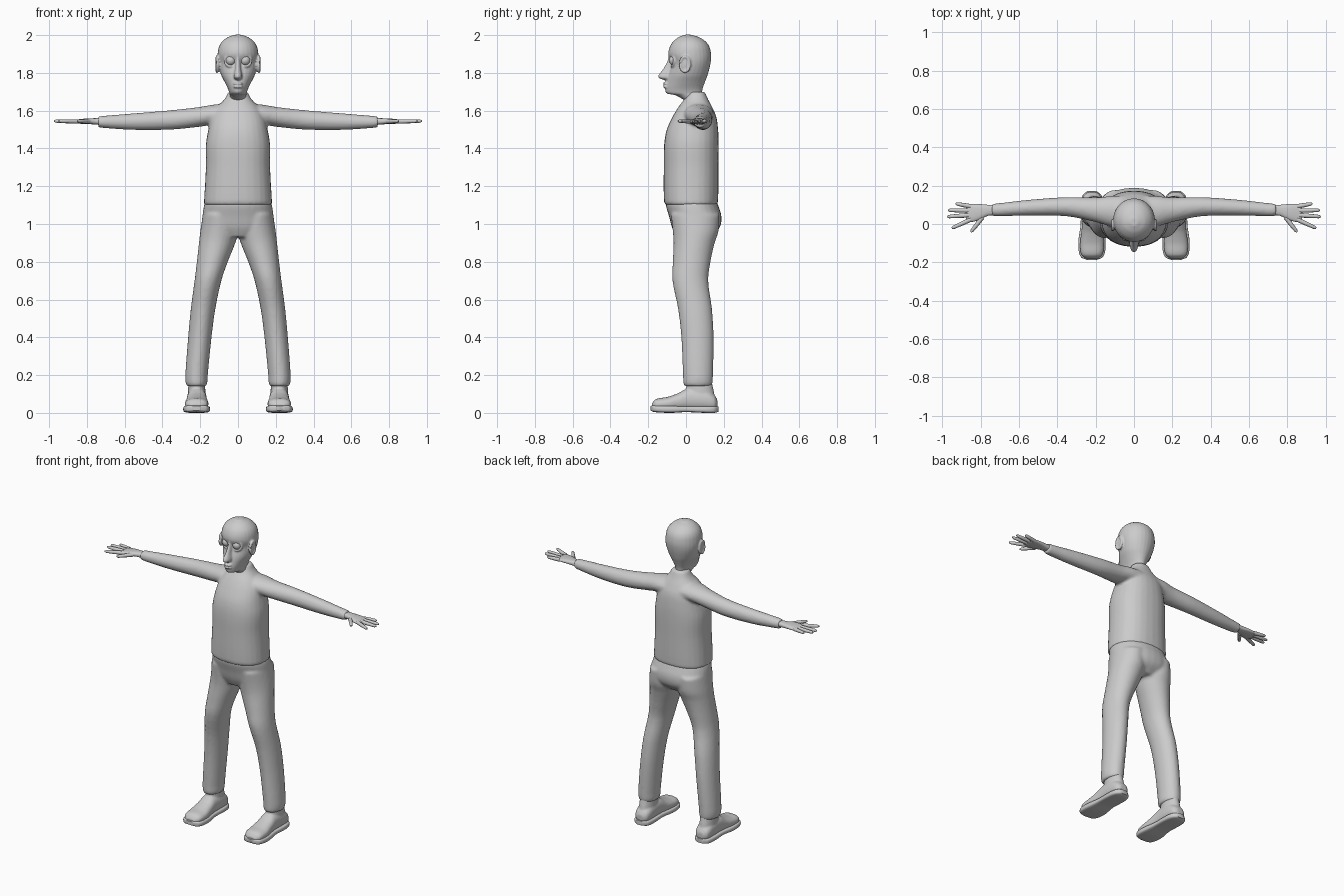
import bpy
import bmesh
from math import cos, sin, pi, radians, copysign
from mathutils import Vector, Matrix

old = bpy.data.objects.get("Cube")
if old:
    bpy.data.objects.remove(old, do_unlink=True)

grey = bpy.data.materials.new("plain_grey")
grey.use_nodes = True
COLOUR = (0.6, 0.6, 0.6, 1)
grey.diffuse_color = COLOUR
grey.node_tree.nodes["Principled BSDF"].inputs["Base Color"].default_value = COLOUR

SIDES = (("left", 1), ("right", -1))


def skin_rings(bm, rings):
    """Bridge rings of points into a closed tube."""
    rows = [[bm.verts.new(p) for p in ring] for ring in rings]
    n = len(rows[0])
    for a, b in zip(rows, rows[1:]):
        for i in range(n):
            j = (i + 1) % n
            bm.faces.new((a[i], a[j], b[j], b[i]))
    bm.faces.new(rows[0])
    bm.faces.new(rows[-1])


def smooth_rows(rows, steps):
    """Hermite interpolation of the section rows along their first value."""
    pts = [Vector(r) for r in rows]
    last = len(pts) - 1
    slopes = []
    for i in range(last + 1):
        a, b = pts[max(i - 1, 0)], pts[min(i + 1, last)]
        slopes.append((b - a) / (b[0] - a[0]))
    out = []
    for i in range(last):
        p, q = pts[i], pts[i + 1]
        span = q[0] - p[0]
        for k in range(steps):
            t = k / steps
            h = t * t * (3 - 2 * t)
            out.append(p * (1 - h) + q * h + slopes[i] * (span * t * (1 - t) ** 2)
                       - slopes[i + 1] * (span * t * t * (1 - t)))
    return out + [pts[-1]]


def loft(bm, axis, rows, side=1, power=2, n=28, steps=4):
    """Rows hold: position on axis, then low and high of the other two axes."""
    a = "XYZ".index(axis)
    u, v = [i for i in range(3) if i != a]
    rings = []
    for t, u0, u1, v0, v1 in smooth_rows(rows, steps):
        ring = []
        for k in range(n):
            c, s = cos(2 * pi * k / n), sin(2 * pi * k / n)
            p = Vector((0, 0, 0))
            p[a] = t
            p[u] = (u0 + u1) / 2 + (u1 - u0) / 2 * copysign(abs(c) ** (2 / power), c)
            p[v] = (v0 + v1) / 2 + (v1 - v0) / 2 * copysign(abs(s) ** (2 / power), s)
            p.x *= side
            ring.append(p)
        rings.append(ring)
    skin_rings(bm, rings)


def tube(bm, points, radii, up="Y", n=10):
    pts = [Vector(p) for p in points]
    rings = []
    for i, p in enumerate(pts):
        d = pts[min(i + 1, len(pts) - 1)] - pts[max(i - 1, 0)]
        q = d.to_track_quat("Z", up)
        rings.append([p + q @ Vector((cos(2 * pi * k / n), sin(2 * pi * k / n), 0)) * radii[i]
                      for k in range(n)])
    skin_rings(bm, rings)


def ball(bm, centre, size):
    bmesh.ops.create_uvsphere(bm, u_segments=24, v_segments=16, radius=1,
                              matrix=Matrix.Translation(centre) @ Matrix.Diagonal((*size, 1)))


def finish(name, bm, voxel=0, relax=4):
    """Make the object; a voxel size fuses its overlapping shells."""
    bmesh.ops.recalc_face_normals(bm, faces=bm.faces[:])
    mesh = bpy.data.meshes.new(name)
    bm.to_mesh(mesh)
    bm.free()
    mesh.materials.append(grey)
    ob = bpy.data.objects.new(name, mesh)
    bpy.context.collection.objects.link(ob)
    if voxel:
        mod = ob.modifiers.new("Fuse", "REMESH")
        mod.mode = "VOXEL"
        mod.voxel_size = voxel
        mod.use_smooth_shade = True
        mod = ob.modifiers.new("Relax", "SMOOTH")
        mod.iterations = relax
    else:
        bpy.ops.object.select_all(action="DESELECT")
        ob.select_set(True)
        bpy.context.view_layer.objects.active = ob
        bpy.ops.object.shade_smooth_by_angle(angle=radians(50))
    return ob


def wide(rows):
    """Rows symmetric in x: z, half width, front, back."""
    return [(z, -w, w, y0, y1) for z, w, y0, y1 in rows]


# Shirt: torso with both sleeves
bm = bmesh.new()
loft(bm, "Z", wide([(1.1, .18, -.11, .165), (1.12, .18, -.117, .17), (1.3, .17, -.118, .172),
                    (1.42, .17, -.116, .173), (1.5, .157, -.102, .17), (1.57, .14, -.07, .16),
                    (1.62, .11, -.04, .138), (1.66, .072, -.01, .117), (1.7, .05, .01, .1)]), power=2.3)
for label, s in SIDES:
    loft(bm, "X", [(.03, -.03, .15, 1.52, 1.64), (.13, -.01, .145, 1.525, 1.632),
                   (.2, .01, .138, 1.515, 1.62), (.35, .04, .14, 1.5, 1.603),
                   (.55, .044, .126, 1.498, 1.586), (.71, .04, .108, 1.508, 1.573),
                   (.74, .042, .106, 1.512, 1.57)], s)
finish("shirt", bm, .009)

# Trousers: pelvis with both legs
bm = bmesh.new()
loft(bm, "Z", wide([(1.12, .172, -.105, .163), (1.1, .18, -.107, .17), (1.04, .188, -.09, .188),
                    (.98, .185, -.074, .178), (.93, .11, -.05, .13)]), power=2.2)
for label, s in SIDES:
    loft(bm, "Z", [(1.05, .01, .187, -.08, .178), (.96, .0, .2, -.07, .172), (.9, .014, .207, -.066, .152),
                   (.8, .054, .218, -.07, .13), (.7, .088, .23, -.072, .118), (.55, .12, .25, -.042, .138),
                   (.4, .14, .264, -.025, .146), (.2, .16, .279, -.016, .143),
                   (.155, .163, .277, -.014, .14), (.142, .17, .27, -.008, .134)], s)
finish("trousers", bm, .009)

# Head with nose, lips, eyelids and ears
bm = bmesh.new()
loft(bm, "Z", wide([(1.65, .04, .0, .09), (1.683, .044, -.06, .085), (1.69, .045, -.1, .085),
                    (1.715, .053, -.11, .088), (1.75, .07, -.104, .1), (1.79, .09, -.094, .115),
                    (1.85, .105, -.078, .13), (1.9, .108, -.094, .133), (1.95, .096, -.08, .118),
                    (1.985, .062, -.046, .078), (2.002, .02, -.01, .03)]))
loft(bm, "Z", wide([(1.91, .012, -.094, -.05), (1.87, .012, -.096, -.05), (1.82, .016, -.122, -.05),
                    (1.785, .023, -.147, -.05), (1.772, .022, -.142, -.05), (1.762, .012, -.115, -.05)]))
for z in (1.743, 1.727):
    ball(bm, (0, -.106, z), (.026, .016, .009))
for label, s in SIDES:
    turn = [2 * pi * k / 20 for k in range(21)]
    tube(bm, [(s * .038 + .031 * cos(a), -.074 + .012 * abs(cos(a)), 1.866 + .031 * sin(a)) for a in turn],
         [.008] * 21)
    ball(bm, (s * .104, -.006, 1.845), (.011, .026, .04))
    tube(bm, [(s * .112, -.006 + .025 * cos(a), 1.846 + .04 * sin(a)) for a in turn], [.0075] * 21, "X")
finish("head", bm, .005, 3)

for label, s in SIDES:
    # Eyeball
    bm = bmesh.new()
    ball(bm, (s * .038, -.063, 1.866), (.027, .027, .027))
    finish(label + "_eye", bm)

    # Hand: palm, four fingers and thumb
    bm = bmesh.new()
    loft(bm, "X", [(.7, .045, .1, 1.522, 1.562), (.76, .043, .1, 1.527, 1.56), (.81, .02, .104, 1.53, 1.558),
                   (.855, .01, .103, 1.532, 1.553), (.875, .02, .095, 1.537, 1.55)], s, power=2.5, n=20)
    for root, tip in (((.85, .092), (.93, .106)), ((.86, .07), (.97, .072)),
                      ((.86, .046), (.975, .038)), ((.85, .024), (.95, -.022)),
                      ((.79, .035), (.85, -.042))):
        a, b = Vector((*root, 1.543)), Vector((*tip, 1.545))
        path = [a.lerp(b, t) for t in (0, .5, .9, 1)]
        tube(bm, [(s * p.x, p.y, p.z) for p in path], (.012, .011, .009, .004))
    finish(label + "_hand", bm)

    # Shoe upper with ankle
    bm = bmesh.new()
    loft(bm, "Y", [(-.181, .19, .25, .025, .05), (-.16, .164, .275, .015, .073), (-.1, .156, .281, .012, .084),
                   (-.04, .162, .274, .012, .105), (.01, .166, .27, .012, .13), (.1, .166, .27, .012, .125),
                   (.15, .175, .262, .015, .095), (.166, .195, .242, .03, .07)], s, power=2.3)
    loft(bm, "Z", [(.05, .17, .265, -.005, .155), (.1, .172, .265, .0, .15), (.17, .175, .262, .002, .135)], s)
    finish(label + "_shoe", bm, .006, 3)

    # Sole
    bm = bmesh.new()
    loft(bm, "Y", [(-.187, .195, .245, .012, .036), (-.175, .165, .274, .006, .04), (-.14, .15, .288, .002, .04),
                   (-.08, .149, .289, .0, .038), (.0, .16, .278, .004, .036), (.1, .16, .278, .0, .036),
                   (.15, .17, .268, .0, .036), (.172, .195, .243, .006, .034)], s, power=4)
    finish(label + "_sole", bm)
